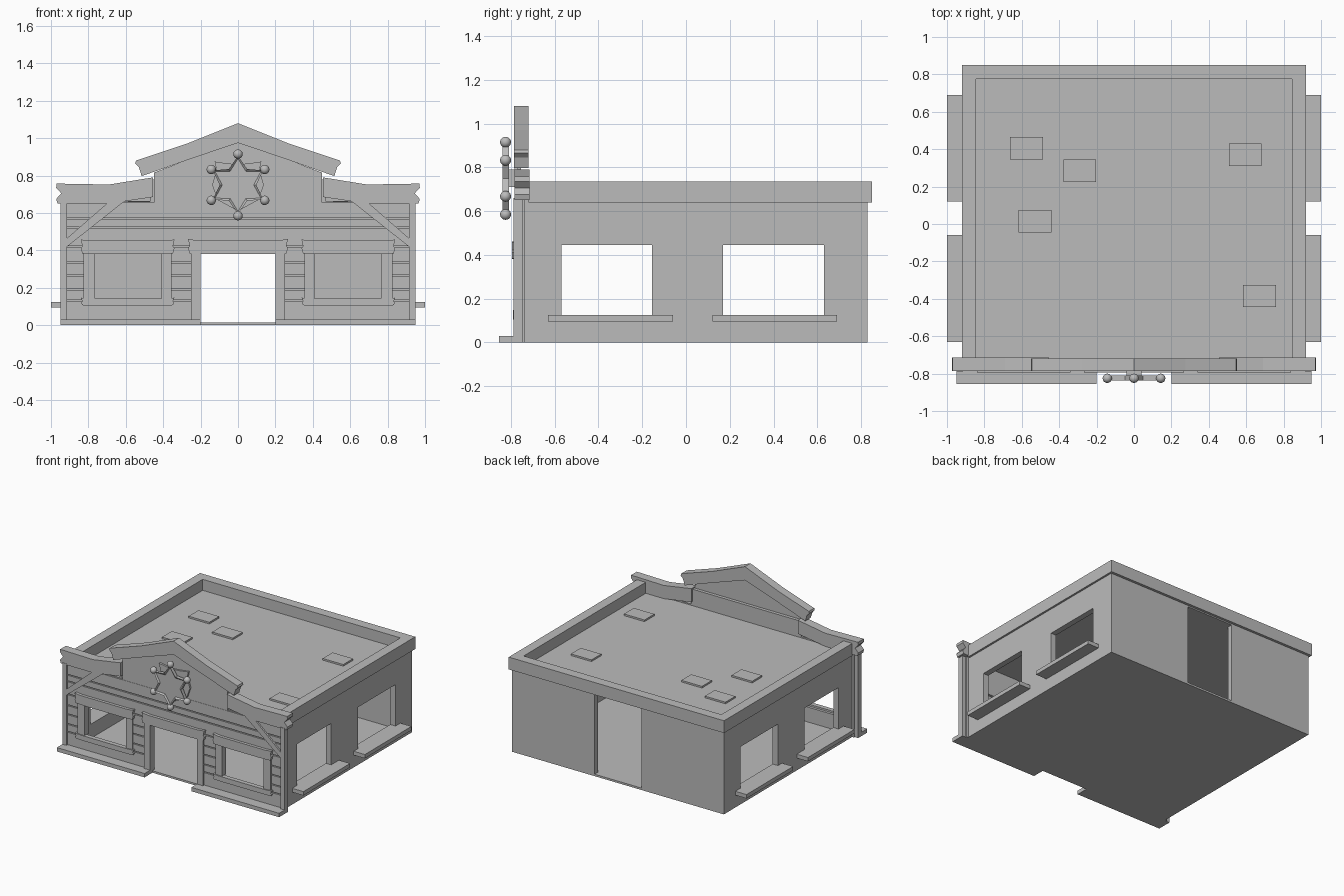
import bpy, bmesh, math
from math import sin, cos, pi

cube = bpy.data.objects.get("Cube")
if cube:
    bpy.data.objects.remove(cube, do_unlink=True)

grey = bpy.data.materials.new("plain_grey")
grey.use_nodes = True
COLOUR = (0.5, 0.5, 0.5, 1)
grey.diffuse_color = COLOUR
grey.node_tree.nodes["Principled BSDF"].inputs["Base Color"].default_value = COLOUR


def finish(name, bm):
    bmesh.ops.recalc_face_normals(bm, faces=bm.faces)
    mesh = bpy.data.meshes.new(name)
    bm.to_mesh(mesh)
    bm.free()
    mesh.materials.append(grey)
    ob = bpy.data.objects.new(name, mesh)
    bpy.context.collection.objects.link(ob)
    return ob


def add_box(bm, x0, x1, y0, y1, z0, z1):
    verts = bmesh.ops.create_cube(bm, size=1)["verts"]
    for v in verts:
        v.co.x = x1 if v.co.x > 0 else x0
        v.co.y = y1 if v.co.y > 0 else y0
        v.co.z = z1 if v.co.z > 0 else z0


def boxes(name, *list_of_bounds):
    bm = bmesh.new()
    for b in list_of_bounds:
        add_box(bm, *b)
    return finish(name, bm)


def prism(name, outline, y0, y1):
    """Extrude an (x, z) outline from y0 back to y1."""
    bm = bmesh.new()
    face = bm.faces.new([bm.verts.new((x, y0, z)) for x, z in outline])
    out = bmesh.ops.extrude_face_region(bm, geom=[face])["geom"]
    for v in out:
        if isinstance(v, bmesh.types.BMVert):
            v.co.y = y1
    return finish(name, bm)


def flip(points):
    return [(-x, z) for x, z in points]


def mirrored(points):
    """Complete a left half outline that starts at its centre top."""
    return points + [(-x, z) for x, z in reversed(points) if x != 0]


# Floor, roof slab and the back wall with its full-height doorway
boxes("floor", (-0.9, 0.9, -0.76, 0.83, 0, 0.015))
boxes("roof", (-0.9, 0.9, -0.745, 0.83, 0.63, 0.65))
boxes("back_wall", (-0.905, -0.2, 0.79, 0.83, 0, 0.64),
      (0.2, 0.905, 0.79, 0.83, 0, 0.64))

# Side walls with two windows, sills and parapets
for side, s in (("right", 1), ("left", -1)):
    xa, xb = sorted((s * 0.86, s * 0.905))
    wall = [(xa, xb, -0.75, 0.83, 0, 0.115), (xa, xb, -0.75, 0.83, 0.445, 0.64)]
    for y0, y1 in ((-0.75, -0.57), (-0.155, 0.17), (0.63, 0.83)):
        wall.append((xa, xb, y0, y1, 0.115, 0.445))
    boxes(side + "_wall", *wall)
    xa, xb = sorted((s * 0.86, s))
    for label, y0 in (("front", -0.63), ("back", 0.12)):
        boxes(f"{side}_{label}_sill", (xa, xb, y0, y0 + 0.57, 0.095, 0.125))
    xa, xb = sorted((s * 0.845, s * 0.92))
    boxes(side + "_parapet", (xa, xb, -0.72, 0.85, 0.64, 0.735))
boxes("back_parapet", (-0.845, 0.845, 0.775, 0.85, 0.64, 0.735))

# Low hatches on the roof
for i, (x, y) in enumerate(((-0.575, 0.405), (-0.29, 0.285), (-0.53, 0.015),
                            (0.595, 0.37), (0.67, -0.385))):
    boxes(f"roof_patch_{i + 1}", (x - 0.088, x + 0.088, y - 0.06, y + 0.06, 0.645, 0.663))

# Front wall: backing and planks, both broken around the openings
OPENINGS = ((-0.77, -0.4, 0.13, 0.42), (-0.2, 0.2, 0, 0.42), (0.4, 0.77, 0.13, 0.42))


def strips(z0, z1, y0, y1, gap):
    x, result = -0.92, []
    for a, b, low, high in OPENINGS:
        if low < z1 - 0.001 and high > z0 + 0.001:
            result.append((x, a, y0, y1, z0 + gap, z1 - gap))
            x = b
    result.append((x, 0.92, y0, y1, z0 + gap, z1 - gap))
    return result


levels = [0, 0.13, 0.19, 0.265, 0.335, 0.42, 0.52, 0.57, 0.66]
backing, planks = [], []
for z0, z1 in zip(levels, levels[1:]):
    backing += strips(z0, z1, -0.76, -0.735, 0)
    planks += strips(z0, z1, -0.772, -0.76, 0.004)
boxes("front_backing", *backing)
boxes("front_planks", *planks)


def worn_board(name, cx, half, z0, z1, y0):
    """Board with ragged ends and a slightly sagging edge."""
    h = z1 - z0
    pts = mirrored([(0, z1 - 0.08 * h), (-half * 0.8, z1 - 0.08 * h), (-half, z1),
                    (-half * 0.97, z0 + h * 0.55), (-half, z0 + h * 0.4),
                    (-half * 0.97, z0 + h * 0.04), (-half * 0.6, z0), (0, z0)])
    prism(name, [(x + cx, z) for x, z in pts], y0, -0.755)


# Door and window trim
worn_board("door_header", 0, 0.267, 0.38, 0.46, -0.795)
for side, s in (("right", 1), ("left", -1)):
    c = s * 0.59
    worn_board(side + "_window_header", c, 0.25, 0.38, 0.458, -0.795)
    worn_board(side + "_window_sill", c, 0.25, 0.105, 0.147, -0.79)
    for label, a, b in (("outer", 0.765, 0.825), ("inner", 0.355, 0.41)):
        xa, xb = sorted((s * a, s * b))
        boxes(f"{side}_{label}_window_post", (xa, xb, -0.782, -0.735, 0.14, 0.39))
    for label, a, b, top in (("door", 0.2, 0.252, 0.39), ("corner", 0.915, 0.95, 0.66)):
        xa, xb = sorted((s * a, s * b))
        boxes(f"{side}_{label}_post", (xa, xb, -0.788, -0.745, 0.02, top))
    xa, xb = sorted((s * 0.2, s * 0.95))
    boxes(side + "_porch_step", (xa, xb, -0.855, -0.745, 0, 0.03))

    # Diagonal brace and raised cornice wing
    brace = [(0.92, 0.415), (0.92, 0.46), (0.69, 0.66), (0.61, 0.66)]
    wing = [(0.455, 0.79), (0.69, 0.752), (0.97, 0.757), (0.972, 0.735), (0.945, 0.705),
            (0.972, 0.675), (0.965, 0.65), (0.69, 0.65), (0.455, 0.685)]
    prism(side + "_brace", brace if s > 0 else flip(brace), -0.785, -0.765)
    prism(side + "_cornice", wing if s > 0 else flip(wing), -0.785, -0.715)

# Gable: infill boards and thick bent rake
prism("gable_infill", mirrored([(0, 0.98), (-0.27, 0.885), (-0.45, 0.815),
                                (-0.45, 0.65), (0, 0.65)]), -0.77, -0.755)
boxes("gable_back_board", (-0.47, 0.47, -0.755, -0.73, 0.66, 0.78))
rake = [(0, 1.08), (-0.275, 0.97), (-0.545, 0.88), (-0.55, 0.865),
        (-0.53, 0.845), (-0.515, 0.797), (-0.28, 0.88), (0, 0.975)]
prism("left_gable_rake", rake, -0.787, -0.72)
prism("right_gable_rake", flip(rake), -0.787, -0.72)

# Badge: shield plate, six-pointed star with raised rim, ball tips
CZ = 0.75
prism("shield_plate", mirrored([(0, 0.86), (-0.06, 0.865), (-0.125, 0.875),
                                (-0.115, 0.83), (-0.138, 0.75), (-0.11, 0.67),
                                (0, 0.61)]), -0.785, -0.765)
bm = bmesh.new()
ring = []
for i in range(12):
    r = 0.155 if i % 2 == 0 else 0.098
    ring.append(bm.verts.new((r * sin(i * pi / 6), -0.81, CZ + r * cos(i * pi / 6))))
back = bm.faces.new(ring)
ext = bmesh.ops.extrude_face_region(bm, geom=[back])["geom"]
front = [f for f in ext if isinstance(f, bmesh.types.BMFace)]
for v in front[0].verts:
    v.co.y = -0.838
bmesh.ops.inset_region(bm, faces=front, thickness=0.014)
for v in front[0].verts:
    v.co.y += 0.01
finish("badge_star", bm)
boxes("badge_mount", (-0.04, 0.04, -0.812, -0.77, CZ - 0.04, CZ + 0.04))

bm = bmesh.new()
for i in range(6):
    tip = bmesh.ops.create_uvsphere(bm, u_segments=16, v_segments=10, radius=0.025)["verts"]
    a = i * pi / 3
    bmesh.ops.translate(bm, verts=tip, vec=(0.165 * sin(a), -0.825, CZ + 0.165 * cos(a)))
balls = finish("badge_balls", bm)
for p in balls.data.polygons:
    p.use_smooth = True
